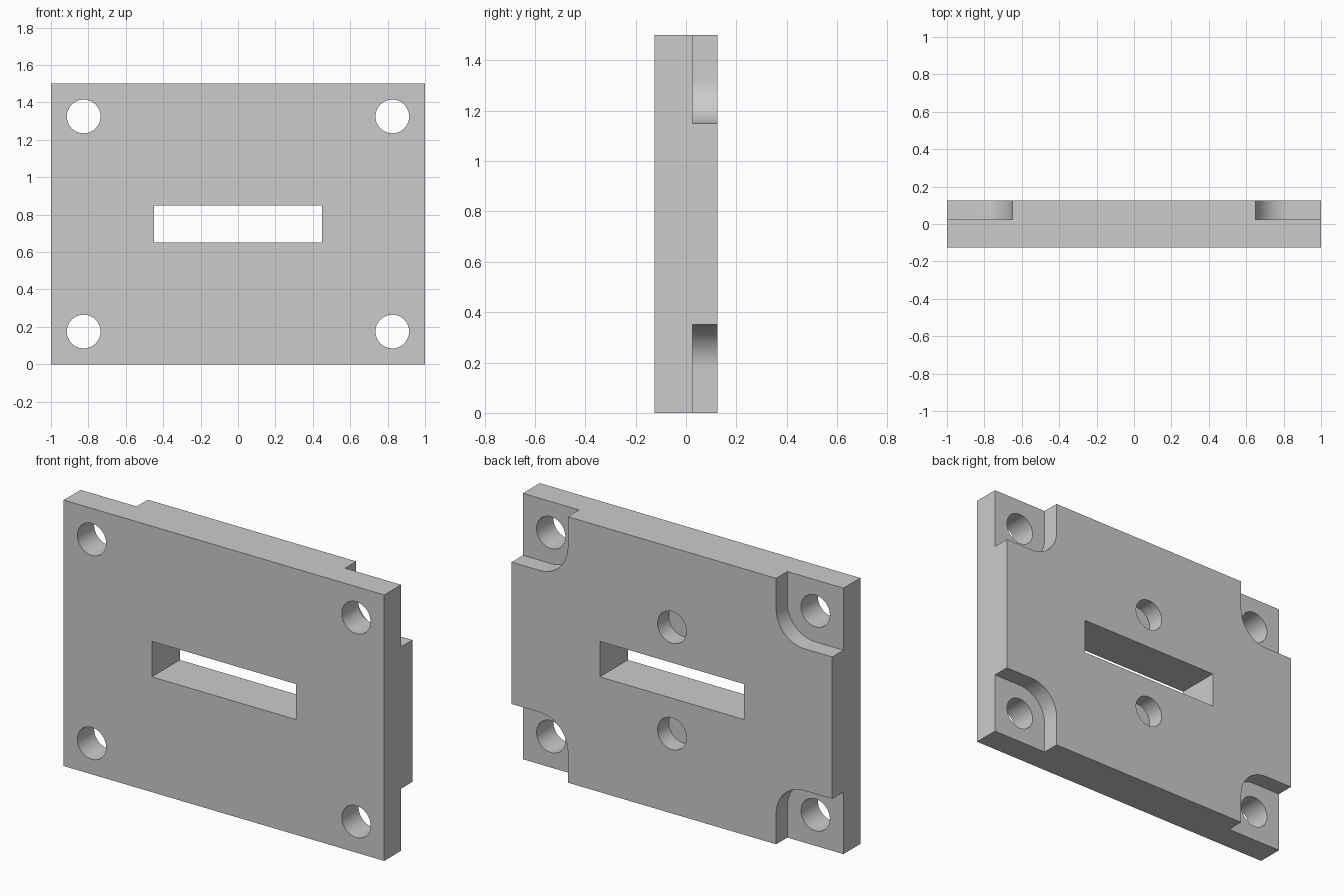
import bpy
import bmesh
from math import sin, cos, pi, radians

cube = bpy.data.objects.get("Cube")
if cube:
    bpy.data.objects.remove(cube, do_unlink=True)

WIDTH, DEPTH, HEIGHT = 2.0, 0.25, 1.5
MID = HEIGHT / 2
BACK = DEPTH / 2
POCKET_FLOOR = 0.025
POCKET = 0.35            # pocket width and height
INSET = POCKET / 2       # hole centre from the edges, also the fillet radius
HOLE_R = 0.09
OVER = 0.1               # how far cutters reach past the surface

grey = bpy.data.materials.new("light_grey")
grey.use_nodes = True
colour = (0.6, 0.6, 0.6, 1)
grey.diffuse_color = colour
grey.node_tree.nodes["Principled BSDF"].inputs["Base Color"].default_value = colour


def prism(name, outline, y0, y1):
    """Extrude an x-z outline from y0 to y1."""
    bm = bmesh.new()
    face = bm.faces.new([bm.verts.new((x, y0, z)) for x, z in outline])
    grown = bmesh.ops.extrude_face_region(bm, geom=[face])["geom"]
    verts = [g for g in grown if isinstance(g, bmesh.types.BMVert)]
    bmesh.ops.translate(bm, verts=verts, vec=(0, y1 - y0, 0))
    bmesh.ops.recalc_face_normals(bm, faces=bm.faces)
    mesh = bpy.data.meshes.new(name)
    bm.to_mesh(mesh)
    bm.free()
    mesh.materials.append(grey)
    obj = bpy.data.objects.new(name, mesh)
    bpy.context.collection.objects.link(obj)
    return obj


def rectangle(x, z0, z1):
    return [(-x, z0), (x, z0), (x, z1), (-x, z1)]


def circle(cx, cz, r, n=48):
    return [(cx + r * cos(2 * pi * i / n), cz + r * sin(2 * pi * i / n)) for i in range(n)]


def pocket_outline(sx, sz, steps=16):
    """Corner pocket with one rounded inner corner, mirrored by the signs."""
    cx, cz = WIDTH / 2 - INSET, MID - INSET
    outer_x, outer_z = WIDTH / 2 + OVER, MID + OVER
    points = [(outer_x, cz - INSET), (outer_x, outer_z), (cx - INSET, outer_z)]
    for i in range(steps + 1):
        a = pi + i * pi / 2 / steps
        points.append((cx + INSET * cos(a), cz + INSET * sin(a)))
    return [(sx * x, MID + sz * z) for x, z in points]


# Main plate
plate = prism("mounting_plate", rectangle(WIDTH / 2, 0, HEIGHT), -BACK, BACK)

# Central slot
cutters = [prism("slot_cutter", rectangle(0.45, 0.65, 0.85), -BACK - OVER, BACK + OVER)]

# Corner pockets and through holes
for sx in (-1, 1):
    for sz in (-1, 1):
        cutters.append(prism("pocket_cutter", pocket_outline(sx, sz),
                             POCKET_FLOOR, BACK + OVER))
        cutters.append(prism("bolt_hole_cutter",
                             circle(sx * (WIDTH / 2 - INSET), MID + sz * (MID - INSET), HOLE_R),
                             -BACK - OVER, BACK + OVER))

# Blind holes in the back, above and below the slot
for sz in (-1, 1):
    cutters.append(prism("blind_hole_cutter", circle(0, MID + sz * 0.3, HOLE_R),
                         POCKET_FLOOR, BACK + OVER))

# Cut the plate, then discard the cutters
bpy.context.view_layer.objects.active = plate
for cutter in cutters:
    cutter.hide_render = True
    mod = plate.modifiers.new("cut", 'BOOLEAN')
    mod.operation = 'DIFFERENCE'
    mod.solver = 'EXACT'
    mod.object = cutter
    bpy.ops.object.modifier_apply(modifier=mod.name)
    bpy.data.objects.remove(cutter, do_unlink=True)

# Smooth walls of holes and fillets, sharp edges elsewhere
bpy.ops.object.select_all(action='DESELECT')
plate.select_set(True)
bpy.ops.object.shade_smooth_by_angle(angle=radians(30))
